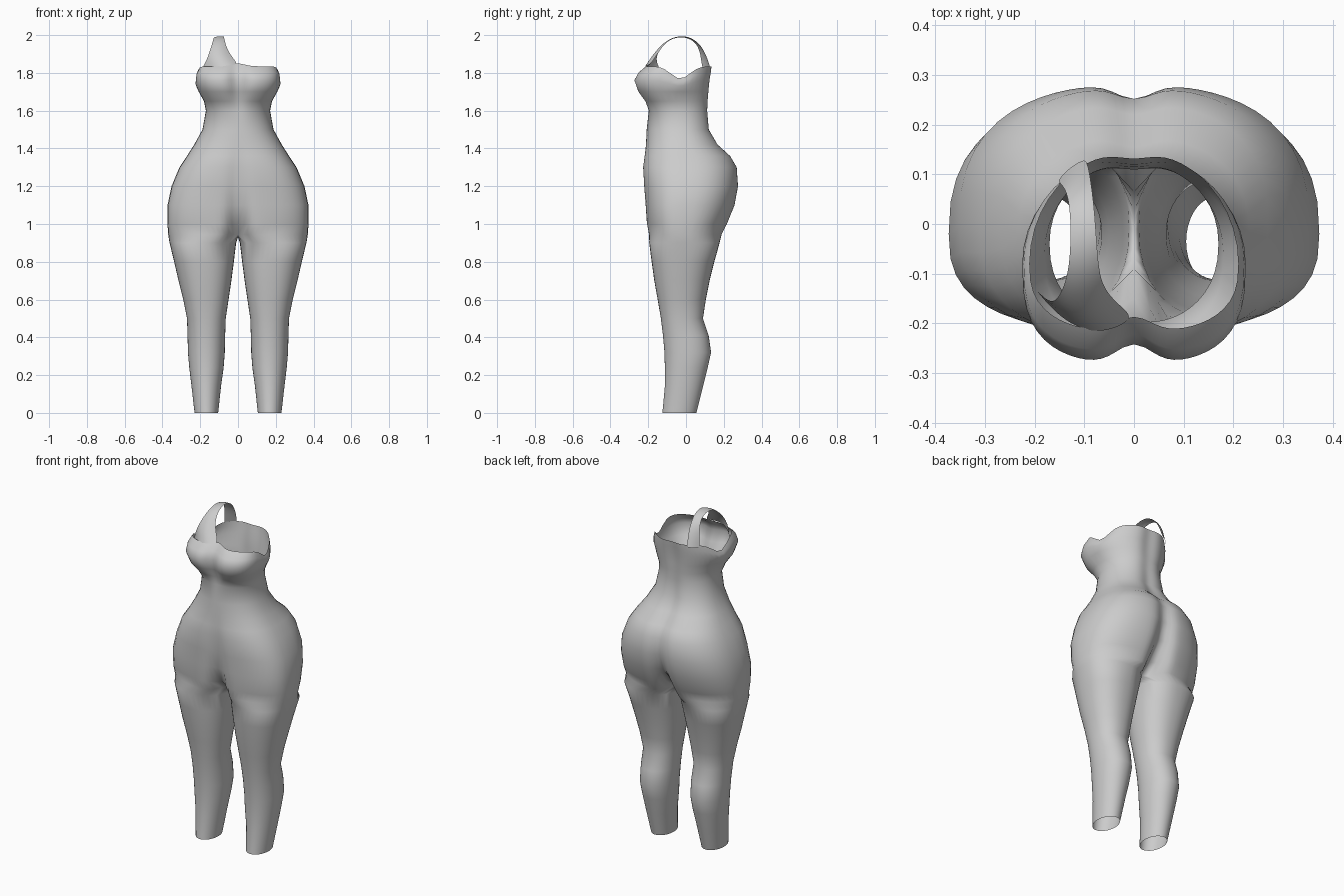
import bpy, bmesh
from math import pi, sin, cos, exp, radians

N, M = 32, 8   # segments on the outer arc and on the inner-thigh arc


def spow(v, e):
    return (1 if v >= 0 else -1) * abs(v) ** e


def finish(name, bm):
    bmesh.ops.remove_doubles(bm, verts=bm.verts, dist=1e-5)
    bmesh.ops.recalc_face_normals(bm, faces=bm.faces)
    for f in bm.faces:
        f.smooth = True
    me = bpy.data.meshes.new(name)
    bm.to_mesh(me)
    bm.free()
    ob = bpy.data.objects.new(name, me)
    bpy.context.collection.objects.link(ob)
    return ob


def skin(bm, rows):
    vs = [[bm.verts.new(p) for p in r] for r in rows]
    for a, b in zip(vs, vs[1:]):
        for i in range(len(a) - 1):
            bm.faces.new((a[i], a[i + 1], b[i + 1], b[i]))


# trouser leg levels: z, inner x, outer x, front y, back y
legs = [
    (0.00, .105, .230, -.125, .055),
    (0.14, .090, .246, -.112, .090),
    (0.24, .076, .258, -.112, .115),
    (0.32, .070, .265, -.114, .133),
    (0.41, .068, .267, -.122, .120),
    (0.50, .065, .270, -.133, .090),
    (0.60, .050, .290, -.150, .105),
    (0.70, .035, .315, -.168, .125),
    (0.80, .022, .338, -.182, .150),
    (0.90, .010, .362, -.195, .178),
]
# torso levels: z, half width, side y, front y, back y,
# centre dip front and back, squareness front and back
torso = [
    (.945, .370, -.02, -.200, .195, .11, .13, .80, .85),
    (1.00, .373, -.02, -.210, .222, .06, .09, .75, .80),
    (1.10, .373, -.02, -.216, .262, .02, .045, .75, .80),
    (1.20, .352, .00, -.224, .280, .015, .028, .75, .80),
    (1.30, .310, .00, -.230, .274, .010, .022, .75, .80),
    (1.36, .270, .00, -.222, .240, .005, .02, .80, .80),
    (1.42, .232, -.02, -.212, .175, .0, .02, .85, .85),
    (1.50, .188, -.03, -.208, .130, .0, .015, .90, .90),
    (1.60, .170, -.04, -.202, .122, .005, .012, .90, .95),
    (1.65, .180, -.06, -.224, .125, .02, .012, .80, 1.0),
    (1.70, .208, -.08, -.260, .130, .035, .015, .75, 1.0),
    (1.76, .225, -.08, -.280, .135, .038, .015, .70, 1.0),
    (1.80, .222, -.08, -.258, .142, .036, .015, .70, 1.0),
    (1.835, .210, -.08, -.217, .147, .030, .015, .75, 1.0),
]


def leg_ring(z, xi, xo, yf, yb):
    cx, rx, cy, ry = (xi + xo) / 2, (xo - xi) / 2, (yf + yb) / 2, (yb - yf) / 2
    angs = [radians(-50 + 280 * i / N) for i in range(N + 1)]
    angs += [radians(230 + 80 * i / M) for i in range(1, M + 1)]
    e = 1 - .15 * z
    return [(cx + rx * spow(sin(t), e), cy - ry * spow(cos(t), e), z) for t in angs]


def torso_arc(z, w, yc, yf, yb, df, db, ef, eb):
    pts = []
    for i in range(N + 1):
        s = i / N
        t = pi * (s - .1 * sin(2 * pi * s))
        front = cos(t) > 0
        e = ef if front else eb
        x = 0 if i in (0, N) else w * abs(sin(t)) ** e
        c = abs(cos(t)) ** e
        dip = exp(-(x / .05) ** 2)
        y = yc - (yc - yf) * c + df * dip if front else yc + (yb - yc) * c - db * dip
        # neckline: low under the arms, slightly raised at the middle front
        h = z
        if z > 1.7:
            rim = 1.835 - .065 * exp(-((y + .03) / .07) ** 2)
            if front:
                rim += .015 * dip
            h = 1.7 + (z - 1.7) * (rim - 1.7) / .135
        pts.append((x, y, h))
    return pts


# bodysuit: one half, mirrored
bm = bmesh.new()
arcs = [torso_arc(*r) for r in torso]
y0, y1 = arcs[0][-1][1], arcs[0][0][1]
crotch = [(0, y0 + (y1 - y0) * i / M, .945 - .015 * sin(pi * i / M)) for i in range(1, M)]
skin(bm, [leg_ring(*r) for r in legs] + [arcs[0] + crotch + [arcs[0][0]]])
skin(bm, arcs)
suit = finish("bodysuit", bm)
mir = suit.modifiers.new("mirror", 'MIRROR')
mir.use_clip = True
mir.merge_threshold = .0005

# shoulder strap: outer edge, inner edge, outward bulge in y and z
strap_rows = [
    ((-.207, -.120, 1.795), (0, -.188, 1.845), -.058, .01),
    ((-.168, -.165, 1.86), (-.028, -.165, 1.88), -.030, 0),
    ((-.148, -.145, 1.92), (-.055, -.138, 1.92), -.015, 0),
    ((-.132, -.100, 1.97), (-.070, -.105, 1.965), -.004, .004),
    ((-.127, -.040, 1.993), (-.075, -.040, 1.999), 0, .003),
    ((-.128, .030, 1.982), (-.080, .035, 1.988), .002, .003),
    ((-.138, .075, 1.93), (-.088, .095, 1.93), .003, 0),
    ((-.155, .085, 1.82), (-.095, .130, 1.825), .008, 0),
]
bm = bmesh.new()
rows = []
for a, b, by, bz in strap_rows:
    row = []
    for i in range(7):
        u = i / 6
        k = 4 * u * (1 - u)
        p = [a[j] + (b[j] - a[j]) * u for j in range(3)]
        row.append((p[0], p[1] + by * k, p[2] + bz * k))
    rows.append(row)
skin(bm, rows)
strap = finish("shoulder_strap", bm)
sub = strap.modifiers.new("smooth", 'SUBSURF')
sub.levels = sub.render_levels = 2
